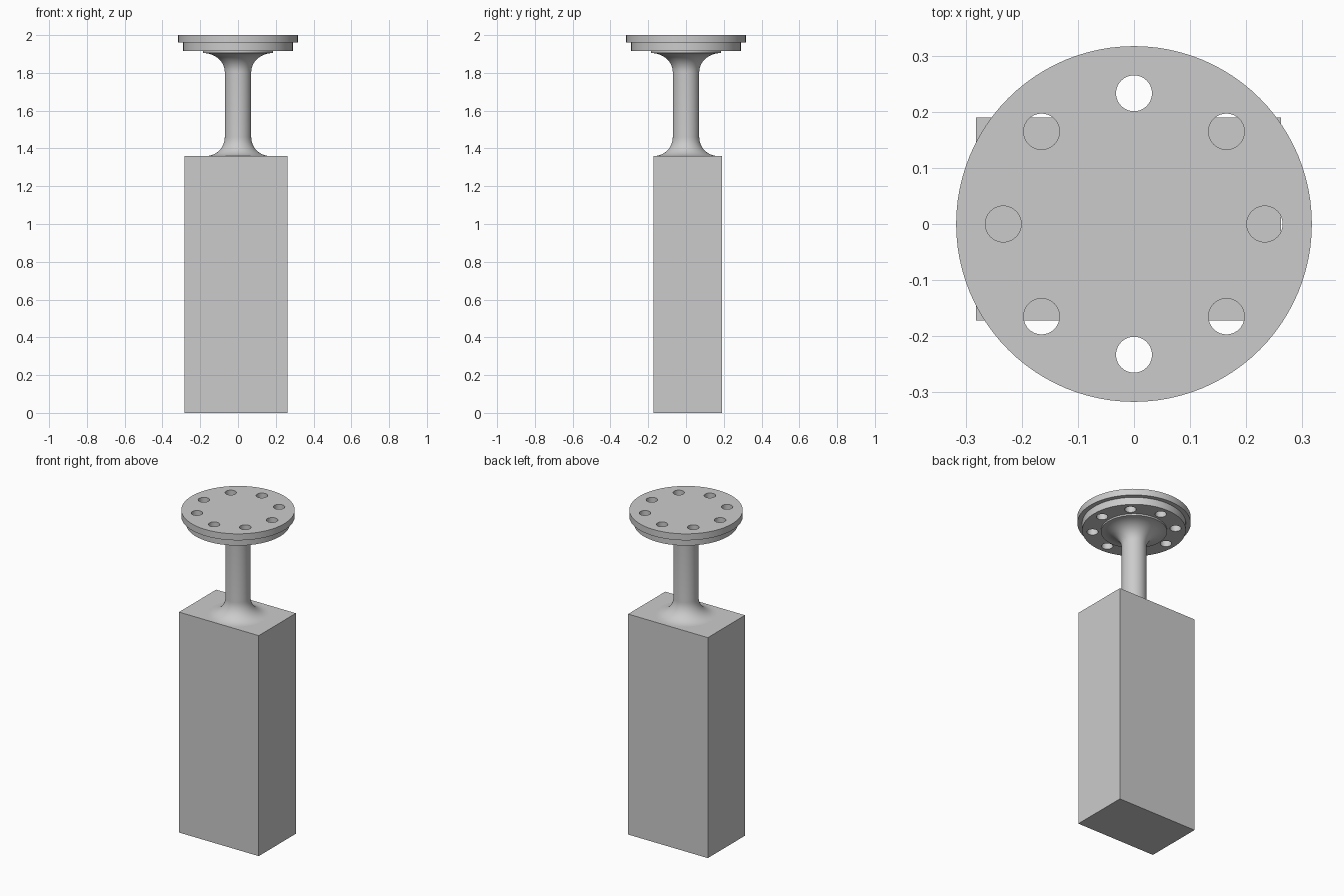
import bpy, bmesh
from math import sin, cos, pi, radians

cube = bpy.data.objects.get("Cube")
if cube:
    bpy.data.objects.remove(cube, do_unlink=True)

grey = bpy.data.materials.new("plain grey")
grey.use_nodes = True
colour = (0.6, 0.6, 0.6, 1)
grey.diffuse_color = colour
grey.node_tree.nodes["Principled BSDF"].inputs["Base Color"].default_value = colour


def make_object(name, bm):
    bmesh.ops.recalc_face_normals(bm, faces=bm.faces)
    mesh = bpy.data.meshes.new(name)
    bm.to_mesh(mesh)
    bm.free()
    mesh.materials.append(grey)
    obj = bpy.data.objects.new(name, mesh)
    bpy.context.collection.objects.link(obj)
    return obj


def lathe(name, profile, segments=96):
    """Turn (radius, height) points about z into a capped solid."""
    bm = bmesh.new()
    rings = []
    for r, z in profile:
        rings.append([bm.verts.new((r * cos(2 * pi * i / segments),
                                    r * sin(2 * pi * i / segments), z))
                      for i in range(segments)])
    for low, high in zip(rings, rings[1:]):
        for i in range(segments):
            j = (i + 1) % segments
            bm.faces.new((low[i], low[j], high[j], high[i]))
    bm.faces.new(rings[0][::-1])
    bm.faces.new(rings[-1])
    return make_object(name, bm)


def smooth(obj):
    bpy.ops.object.select_all(action='DESELECT')
    obj.select_set(True)
    bpy.context.view_layer.objects.active = obj
    bpy.ops.object.shade_smooth_by_angle(angle=radians(30))


# Block body, slightly off centre from the column
x0, x1, y0, y1, top = -0.282, 0.262, -0.172, 0.19, 1.36
bm = bmesh.new()
bmesh.ops.create_cube(bm, size=1)
for v in bm.verts:
    v.co = (x1 if v.co.x > 0 else x0, y1 if v.co.y > 0 else y0,
            top if v.co.z > 0 else 0)
make_object("block_body", bm)

# Column with a concave fillet at each end
steps = 12
angles = [pi / 2 * i / steps for i in range(steps + 1)]
radius, foot, head = 0.07, 0.1, 0.115
profile = [(radius + foot * (1 - sin(a)), top + foot * (1 - cos(a)))
           for a in angles]
profile += [(radius + head * (1 - cos(a)), 1.805 + 0.1 * sin(a))
            for a in angles]
profile.append((radius + head, 1.915))
smooth(lathe("column", profile))

# Stepped flange with a ring of bolt holes
flange = lathe("flange", [(0.29, 1.915), (0.29, 1.96), (0.317, 1.96), (0.317, 2)])
bm = bmesh.new()
for i in range(8):
    a = i * pi / 4
    made = bmesh.ops.create_cone(bm, cap_ends=True, segments=40, radius1=0.032,
                                 radius2=0.032, depth=0.3)
    bmesh.ops.translate(bm, verts=made["verts"],
                        vec=(0.233 * cos(a), 0.233 * sin(a), 1.96))
cutter = make_object("hole_cutter", bm)
cutter.hide_render = True
cut = flange.modifiers.new("bolt holes", 'BOOLEAN')
cut.operation = 'DIFFERENCE'
cut.solver = 'EXACT'
cut.object = cutter
bpy.context.view_layer.objects.active = flange
bpy.ops.object.modifier_apply(modifier=cut.name)
bpy.data.objects.remove(cutter, do_unlink=True)
smooth(flange)
